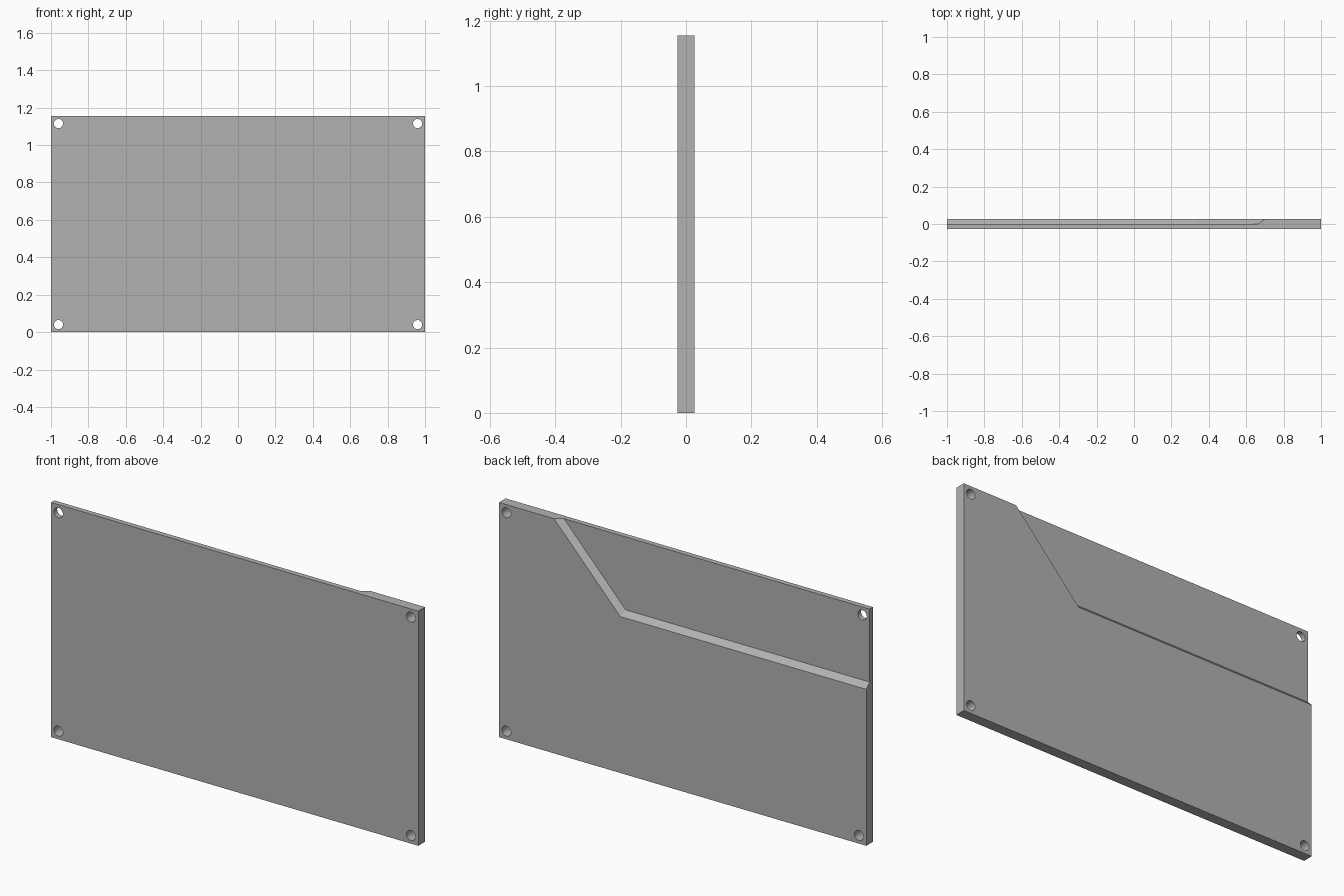
import bpy
import bmesh
import math

default_cube = bpy.data.objects.get("Cube")
if default_cube:
    bpy.data.objects.remove(default_cube, do_unlink=True)

HEIGHT = 1.155
HALF = 0.026          # half the plate thickness
STEP_Z = 0.77         # height of the step on the back face
CORNER_X = 0.34       # where the step turns upward
LEAN = 0.935          # sideways run of the slanted edge per unit of height

grey = bpy.data.materials.new("plain_grey")
grey.use_nodes = True
grey.diffuse_color = (0.448, 0.448, 0.448, 1)
grey.node_tree.nodes["Principled BSDF"].inputs["Base Color"].default_value = grey.diffuse_color


def loft(name, front, front_y, back, back_y):
    """Solid between two matching x-z outlines."""
    bm = bmesh.new()
    a = [bm.verts.new((x, front_y, z)) for x, z in front]
    b = [bm.verts.new((x, back_y, z)) for x, z in back]
    bm.faces.new(a)
    bm.faces.new(b[::-1])
    for i in range(len(a)):
        j = (i + 1) % len(a)
        bm.faces.new((a[j], a[i], b[i], b[j]))
    bmesh.ops.recalc_face_normals(bm, faces=bm.faces)
    mesh = bpy.data.meshes.new(name)
    bm.to_mesh(mesh)
    bm.free()
    mesh.materials.append(grey)
    obj = bpy.data.objects.new(name, mesh)
    bpy.context.collection.objects.link(obj)
    return obj


def cut(target, cutter):
    cutter.hide_render = True
    mod = target.modifiers.new("cut", 'BOOLEAN')
    mod.operation = 'DIFFERENCE'
    mod.solver = 'EXACT'
    mod.object = cutter
    bpy.context.view_layer.objects.active = target
    bpy.ops.object.modifier_apply(modifier=mod.name)
    bpy.data.objects.remove(cutter, do_unlink=True)


def pocket_outline(depth):
    """Recess outline, inset evenly so its walls slope at 45 degrees."""
    low, high = STEP_Z + depth, HEIGHT + 0.15

    def edge(z):
        return CORNER_X + (z - STEP_Z) * LEAN - depth * math.hypot(1, LEAN)

    return [(-1.1, low), (edge(low), low), (edge(high), high), (-1.1, high)]


# Main plate
outline = [(-1, 0), (1, 0), (1, HEIGHT), (-1, HEIGHT)]
plate = loft("plate", outline, -HALF, outline, HALF)

# Sloped recess in the upper part of the back
cut(plate, loft("recess_cutter", pocket_outline(HALF), 0, pocket_outline(-HALF), 2 * HALF))

# Corner screw holes
for x in (-0.96, 0.96):
    for z in (0.04, HEIGHT - 0.04):
        ring = [(x + 0.0245 * math.cos(t * math.tau / 32),
                 z + 0.0245 * math.sin(t * math.tau / 32)) for t in range(32)]
        cut(plate, loft("hole_cutter", ring, -0.1, ring, 0.1))

# Smooth hole walls, crisp plate edges
bpy.ops.object.select_all(action='DESELECT')
plate.select_set(True)
bpy.context.view_layer.objects.active = plate
bpy.ops.object.shade_smooth_by_angle(angle=math.radians(30))
